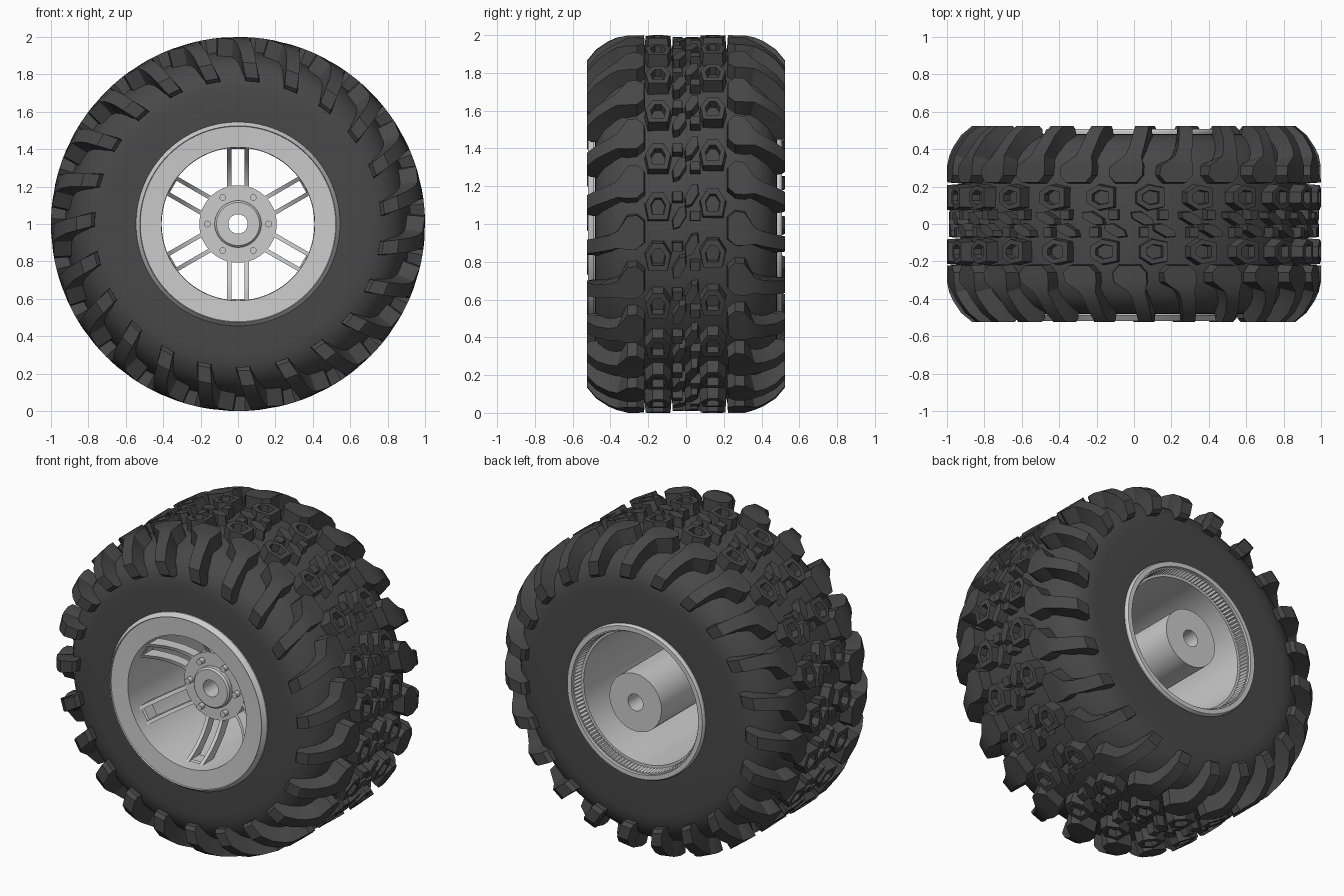
import bpy, bmesh
from math import sin, cos, pi, radians

if "Cube" in bpy.data.objects:
    bpy.data.objects.remove(bpy.data.objects["Cube"])

N = 23                      # tread pitches around the tyre
PITCH = 2 * pi / N

rubber = bpy.data.materials.new("rubber")
rubber.diffuse_color = (0.065, 0.065, 0.065, 1)
rubber.use_nodes = True
rubber.node_tree.nodes["Principled BSDF"].inputs["Base Color"].default_value = rubber.diffuse_color


def polar(a, y, r):
    return (r * cos(a), y, 1 + r * sin(a))


def finish(bm, name, mat=None, angle=35):
    bmesh.ops.recalc_face_normals(bm, faces=bm.faces)
    me = bpy.data.meshes.new(name)
    bm.to_mesh(me)
    bm.free()
    ob = bpy.data.objects.new(name, me)
    bpy.context.collection.objects.link(ob)
    if mat:
        me.materials.append(mat)
    bpy.ops.object.select_all(action='DESELECT')
    ob.select_set(True)
    bpy.context.view_layer.objects.active = ob
    bpy.ops.object.shade_smooth_by_angle(angle=radians(angle))
    return ob


def loft(bm, sections, cap=True, closed=False):
    """Skin a list of equal-sized point rings."""
    rings = [[bm.verts.new(p) for p in s] for s in sections]
    n = len(rings[0])
    pairs = list(zip(rings, rings[1:])) + ([(rings[-1], rings[0])] if closed else [])
    for a, b in pairs:
        for i in range(n):
            bm.faces.new((a[i], a[(i + 1) % n], b[(i + 1) % n], b[i]))
    if cap and not closed:
        bm.faces.new(rings[0])
        bm.faces.new(rings[-1])


def lathe(bm, profile, segs=128):
    """Revolve a closed (y, r) profile about the wheel axis."""
    loft(bm, [[polar(2 * pi * k / segs, y, r) for y, r in profile]
              for k in range(segs)], closed=True)


def block(bm, a, y0, outline, levels):
    """Tread block: outline of (along, across), levels of (radius, scale)."""
    loft(bm, [[polar(a + u * s, y0 + v * s, r) for u, v in outline] for r, s in levels])


# tyre carcass
half = [(0.2, 0.925), (0.3, 0.91), (0.38, 0.88), (0.43, 0.84), (0.463, 0.79),
        (0.478, 0.74), (0.482, 0.69), (0.482, 0.455)]
bm = bmesh.new()
lathe(bm, [(-y, r) for y, r in reversed(half)] + [(0, 0.93)] + half)
finish(bm, "tyre_carcass", rubber)

# shoulder lugs: outer y, outer r, inner y, inner r, half width, angle in degrees
LUG = [(0.505, 0.765, 0.45, 0.765, 0.035, -9.7),
       (0.525, 0.785, 0.45, 0.785, 0.035, -9.4),
       (0.525, 0.865, 0.42, 0.82, 0.037, -8.0),
       (0.475, 0.925, 0.39, 0.85, 0.038, -7.0),
       (0.41, 0.968, 0.365, 0.87, 0.040, -5.9),
       (0.365, 0.988, 0.34, 0.88, 0.044, -4.9),
       (0.31, 1.0, 0.31, 0.89, 0.088, -2.8),
       (0.26, 1.0, 0.26, 0.90, 0.090, -2.5),
       (0.222, 1.0, 0.215, 0.90, 0.055, -2.5)]
bm = bmesh.new()
for side, shift in ((-1, 0.0), (1, 1.2)):
    for k in range(N):
        secs = []
        for yo, ro, yi, ri, w, deg in LUG:
            a = k * PITCH + radians(deg + shift)
            wt, wb = w / ro, (w + 0.005) / ri
            secs.append([polar(a - wb, side * yi, ri), polar(a - wt, side * yo, ro),
                         polar(a + wt, side * yo, ro), polar(a + wb, side * yi, ri)])
        loft(bm, secs)
finish(bm, "shoulder_lugs", rubber, 25)

# hexagonal tread blocks with sunken centres
HEX = [(0.078, -0.028), (0.078, 0.028), (0.015, 0.066), (-0.07, 0.05),
       (-0.07, -0.05), (0.015, -0.066)]
bm = bmesh.new()
for y0, deg in ((-0.148, 5.3), (0.142, 6.4)):
    for k in range(N):
        block(bm, k * PITCH + radians(deg), y0, HEX,
              [(0.90, 1.12), (1.0, 1.0), (1.0, 0.6), (0.955, 0.55)])
finish(bm, "hexagon_tread_blocks", rubber, 25)

# zigzag blocks along the centre line
ZIG = [(-0.06, -0.03), (-0.01, -0.035), (0.055, 0.0), (0.06, 0.03), (0.01, 0.035), (-0.05, 0.0)]
BAR = [(-0.025, -0.025), (0.025, -0.025), (0.025, 0.025), (-0.025, 0.025)]
bm = bmesh.new()
for k in range(N):
    a = k * PITCH
    for deg, y0, shape in ((2, -0.035, ZIG), (9, 0.03, ZIG), (8.5, -0.045, BAR), (2.5, 0.05, BAR)):
        block(bm, a + radians(deg), y0, shape, [(0.91, 1.15), (0.99, 1.0)])
finish(bm, "centre_tread_blocks", rubber, 25)

# rim: flat front face with bevelled lip, barrel and back lip
bm = bmesh.new()
lathe(bm, [(-0.46, 0.545), (-0.49, 0.545), (-0.518, 0.525), (-0.51, 0.522), (-0.505, 0.41),
           (-0.43, 0.408), (0.43, 0.408), (0.43, 0.435), (0.507, 0.44),
           (0.507, 0.468), (0.495, 0.475), (0.46, 0.475), (0.45, 0.45), (-0.44, 0.45)])
finish(bm, "rim", angle=25)

# fine knurled ring inside the back lip
bm = bmesh.new()
K = 240
loft(bm, [[polar(2 * pi * k / K, y, r) for y, r in
           ((0.425, 0.442), (0.49, 0.442), (0.49, 0.436 if k % 2 else 0.426),
            (0.425, 0.430 if k % 2 else 0.420))] for k in range(K)], closed=True)
finish(bm, "knurled_ring", angle=10)

# hub: long bored cylinder with a flange and raised cap at the front
bm = bmesh.new()
lathe(bm, [(-0.27, 0.052), (-0.27, 0.115), (-0.26, 0.125), (-0.235, 0.125), (-0.235, 0.207),
           (-0.16, 0.207), (-0.16, 0.18), (0.50, 0.18), (0.50, 0.052)], 64)
finish(bm, "hub", angle=30)

# six twin-rail spokes sweeping forward from hub to rim: r, front y, back y
RAIL = [(0.19, -0.23, -0.165), (0.23, -0.245, -0.18), (0.29, -0.285, -0.215),
        (0.34, -0.335, -0.26), (0.38, -0.39, -0.30), (0.42, -0.46, -0.35)]
bm = bmesh.new()
for k in range(6):
    a = radians(30 + 60 * k)

    def place(r, t, y):
        return (r * cos(a) - t * sin(a), y, 1 + r * sin(a) + t * cos(a))

    def strip(path, t0, t1):
        loft(bm, [[place(r, t0, f), place(r, t1, f), place(r, t1, b), place(r, t0, b)]
                  for r, f, b in path])

    for s in (-1, 1):
        strip(RAIL, s * 0.036, s * 0.058)
    # cross web at the rim end
    strip([(0.40, -0.41, -0.33), (0.425, -0.44, -0.33)], -0.05, 0.05)
finish(bm, "spokes", angle=30)

# six hub bolts
bm = bmesh.new()
for k in range(6):
    a = radians(60 * k)
    c = (0.163 * cos(a), 0.163 * sin(a))
    loft(bm, [[(c[0] + 0.018 * cos(pi * j / 6), y, 1 + c[1] + 0.018 * sin(pi * j / 6))
               for j in range(12)] for y in (-0.20, -0.27)])
finish(bm, "hub_bolts")
